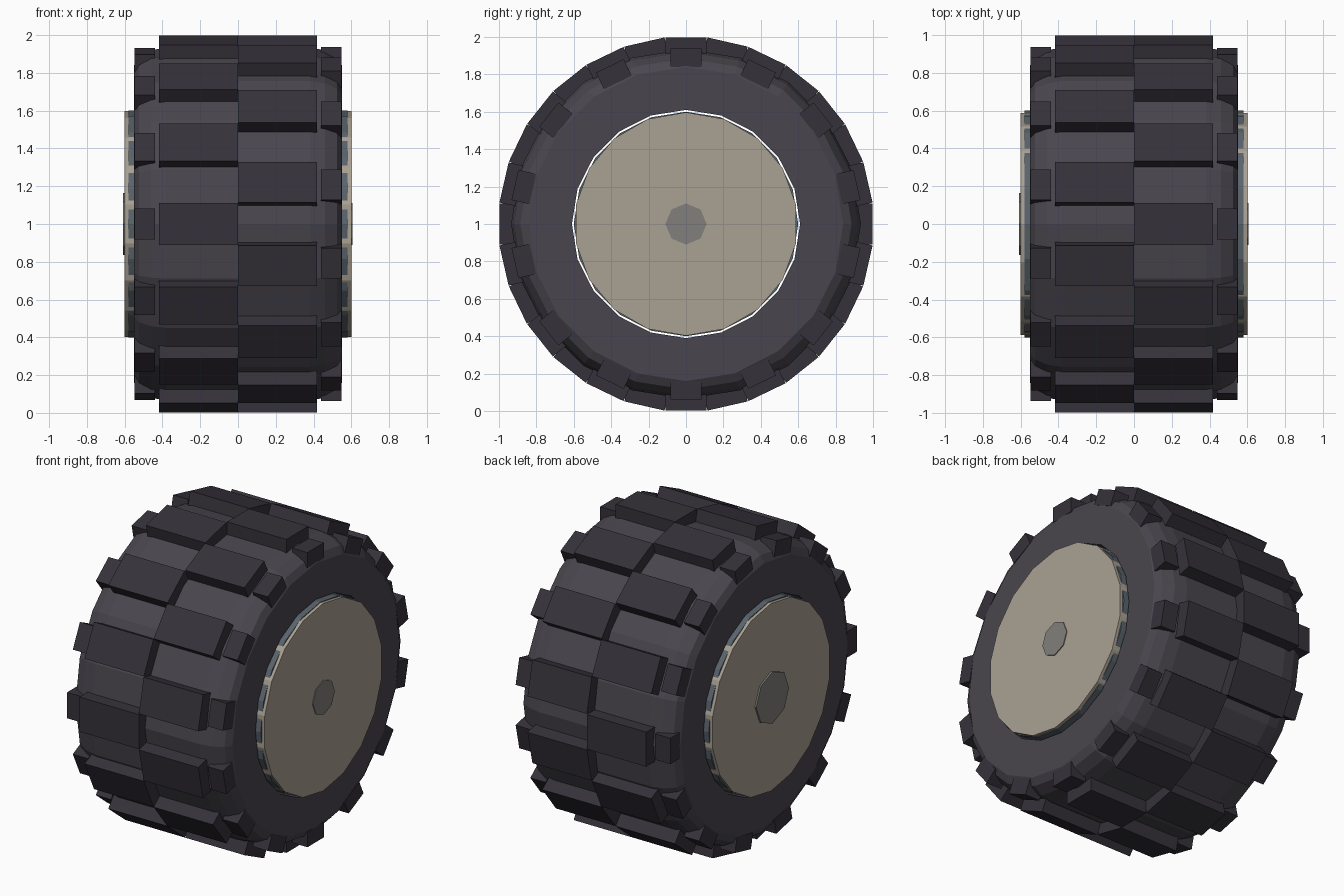
import bpy, bmesh, math
from mathutils import Matrix, Vector

if "Cube" in bpy.data.objects:
    bpy.data.objects.remove(bpy.data.objects["Cube"])

CENTRE = Vector((0, 0, 1))
BLOCKS = 14


def material(name, rgb):
    m = bpy.data.materials.new(name)
    m.diffuse_color = (*rgb, 1)
    m.use_nodes = True
    m.node_tree.nodes["Principled BSDF"].inputs["Base Color"].default_value = m.diffuse_color
    return m


def finish(name, bm, mat):
    bmesh.ops.recalc_face_normals(bm, faces=bm.faces)
    mesh = bpy.data.meshes.new(name)
    bm.to_mesh(mesh)
    bm.free()
    mesh.materials.append(mat)
    ob = bpy.data.objects.new(name, mesh)
    ob.location = CENTRE
    bpy.context.collection.objects.link(ob)
    return ob


def lathe(name, profile, sides, mat):
    """Closed (x, radius) profile turned round the x axis."""
    bm = bmesh.new()
    rings = []
    for i in range(sides):
        a = math.pi / 2 + math.tau * i / sides
        rings.append([bm.verts.new((x, r * math.cos(a), r * math.sin(a))) for x, r in profile])
    n = len(profile)
    for i in range(sides):
        p, q = rings[i], rings[(i + 1) % sides]
        for j in range(n):
            k = (j + 1) % n
            bm.faces.new((p[j], p[k], q[k], q[j]))
    return finish(name, bm, mat)


def drum(name, x0, x1, radius, sides, mat):
    """Solid cylinder along x with a corner at the top."""
    bm = bmesh.new()
    ends = [[bm.verts.new((x, radius * math.sin(math.tau * i / sides),
                           radius * math.cos(math.tau * i / sides))) for i in range(sides)]
            for x in (x0, x1)]
    for end in ends:
        bm.faces.new(end)
    for i in range(sides):
        k = (i + 1) % sides
        bm.faces.new((ends[0][i], ends[0][k], ends[1][k], ends[1][i]))
    return finish(name, bm, mat)


def block_ring(name, x0, x1, r0, r1, width, offset, mat):
    """Boxes spaced evenly round the tyre."""
    bm = bmesh.new()
    for i in range(BLOCKS):
        turn = Matrix.Rotation(math.tau * (i + offset) / BLOCKS, 4, 'X')
        place = Matrix.Translation(((x0 + x1) / 2, 0, (r0 + r1) / 2))
        size = Matrix.Diagonal((abs(x1 - x0), width, r1 - r0, 1))
        bmesh.ops.create_cube(bm, size=1, matrix=turn @ place @ size)
    return finish(name, bm, mat)


rubber = material("rubber", (0.066, 0.060, 0.075))
tread = material("tread", (0.036, 0.031, 0.042))
tan = material("tan", (0.40, 0.355, 0.29))
steel = material("steel", (0.10, 0.125, 0.15))
grey = material("grey", (0.22, 0.215, 0.20))

# Tyre carcass
half = [(0.55, 0.61), (0.55, 0.84), (0.525, 0.885), (0.46, 0.92), (0.38, 0.935)]
lathe("tyre", half + [(-x, r) for x, r in reversed(half)], 20, rubber)

# Two staggered tread rows with matching shoulder lugs
for side, sign, offset in (("right", 1, 0.0), ("left", -1, 0.5)):
    block_ring(side + "_tread", 0, sign * 0.418, 0.90, 0.998, 0.22, offset, tread)
    block_ring(side + "_shoulder_lugs", sign * 0.44, sign * 0.547, 0.84, 0.938, 0.165, offset, tread)

# Hub: steel barrel and tan faces whose rims interlock
drum("hub_barrel", -0.58, 0.58, 0.60, 20, steel)
drum("hub_faces", -0.60, 0.60, 0.597, 18, tan)

# Axle caps, the left one larger
drum("right_axle_cap", 0.55, 0.605, 0.11, 8, grey)
drum("left_axle_cap", -0.61, -0.55, 0.165, 8, grey)
